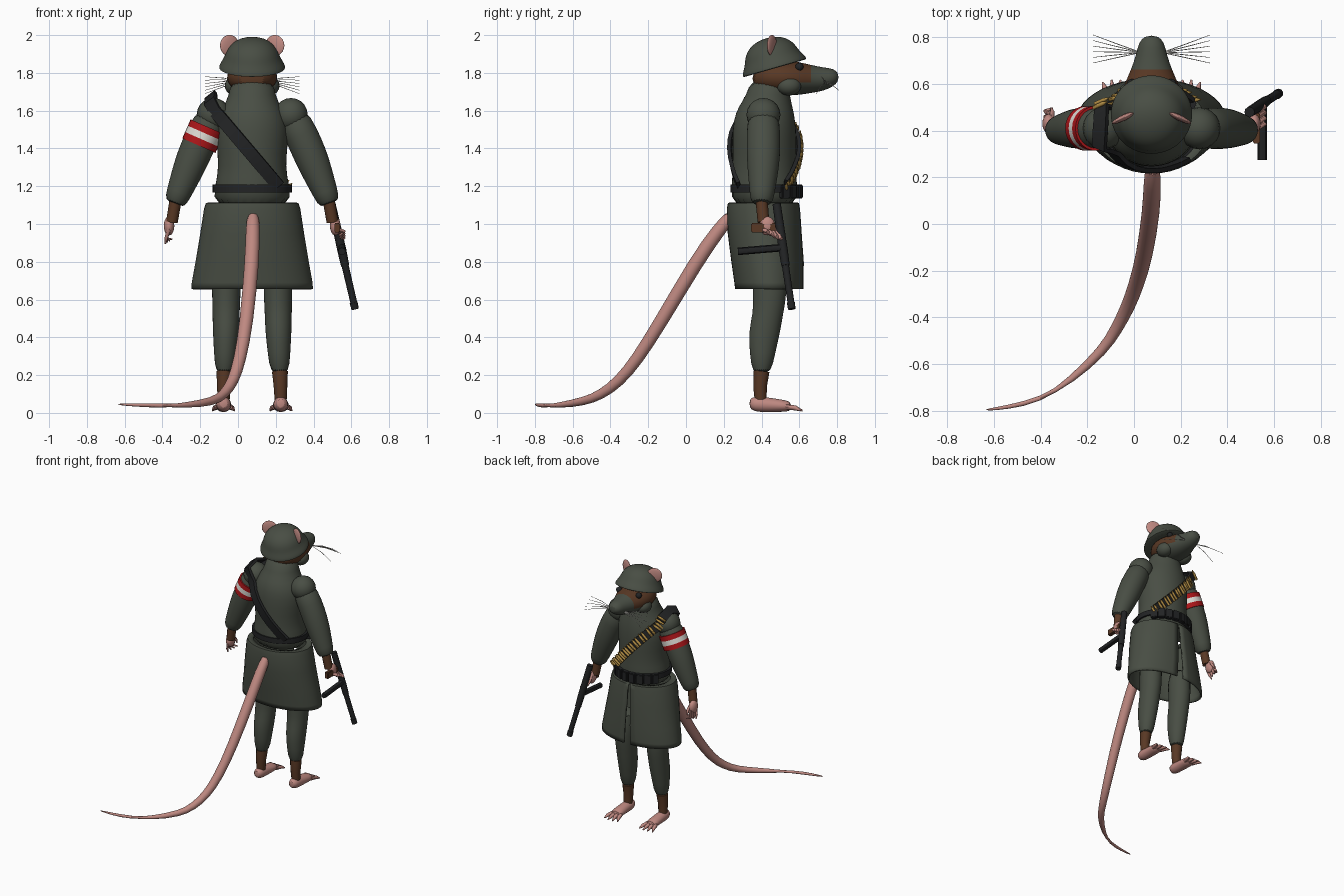
import bpy, bmesh, math
from mathutils import Vector, Matrix

cube = bpy.data.objects.get("Cube")
if cube:
    bpy.data.objects.remove(cube, do_unlink=True)

CX = 0.075  # body centre line


def material(name, *rgb):
    m = bpy.data.materials.new(name)
    m.use_nodes = True
    m.diffuse_color = (*rgb, 1)
    m.node_tree.nodes["Principled BSDF"].inputs["Base Color"].default_value = (*rgb, 1)
    return m


CLOTH = material("grey green cloth", .066, .076, .058)
FUR = material("brown fur", .1, .04, .018)
SKIN = material("pink skin", .52, .25, .22)
BLACK = material("black leather", .016, .017, .018)
RED = material("red cloth", .42, .008, .01)
WHITE = material("off white", .75, .73, .68)
GOLD = material("brass", .45, .27, .06)


def finish(name, bm, mats, subsurf=0):
    bmesh.ops.recalc_face_normals(bm, faces=bm.faces)
    me = bpy.data.meshes.new(name)
    bm.to_mesh(me)
    bm.free()
    for p in me.polygons:
        p.use_smooth = True
    me.set_sharp_from_angle(angle=math.radians(45))
    for m in mats:
        me.materials.append(m)
    ob = bpy.data.objects.new(name, me)
    bpy.context.collection.objects.link(ob)
    if subsurf:
        ob.modifiers.new("smooth", "SUBSURF").levels = subsurf
        ob.modifiers["smooth"].render_levels = subsurf
    return ob


def skin(name, rings, mat, subsurf=0, cap=True, closed=True):
    """Join rings of points into a surface."""
    bm = bmesh.new()
    vs = [[bm.verts.new(p) for p in r] for r in rings]
    n = len(vs[0])
    for a, b in zip(vs, vs[1:]):
        for i in range(n if closed else n - 1):
            j = (i + 1) % n
            bm.faces.new((a[i], a[j], b[j], b[i]))
    if cap:
        bm.faces.new(vs[0])
        bm.faces.new(vs[-1])
    return finish(name, bm, [mat], subsurf)


def loft(name, rings, mat, axis="z", n=24, subsurf=1, cap=True):
    """Ellipse rings (x, y, z, rx, r2) stacked along z or y."""
    out = []
    for x, y, z, a, b in rings:
        ring = []
        for i in range(n):
            t = 2 * math.pi * i / n
            c, s = a * math.cos(t), b * math.sin(t)
            ring.append((x + c, y + s, z) if axis == "z" else (x + c, y, z + s))
        out.append(ring)
    return skin(name, out, mat, subsurf, cap)


def tube(name, pts, mat, n=12, subsurf=0):
    """Round sweep through (x, y, z, radius)."""
    ps = [Vector(p[:3]) for p in pts]
    out = []
    for i, p in enumerate(ps):
        d = ps[min(i + 1, len(ps) - 1)] - ps[max(i - 1, 0)]
        u = d.cross(Vector((1, 0, 0)) if abs(d.normalized().x) < .9 else Vector((0, 0, 1))).normalized()
        v = d.cross(u).normalized()
        ang = [2 * math.pi * k / n for k in range(n)]
        out.append([p + pts[i][3] * (u * math.cos(t) + v * math.sin(t)) for t in ang])
    return skin(name, out, mat, subsurf)


def ball(name, pos, size, mat, rot=(0, 0, 0), seg=20):
    bm = bmesh.new()
    bmesh.ops.create_uvsphere(bm, u_segments=seg, v_segments=seg // 2, radius=1)
    ob = finish(name, bm, [mat])
    ob.location, ob.scale, ob.rotation_euler = pos, size, rot
    return ob


def box(name, pos, size, mat, turn=0):
    bm = bmesh.new()
    bmesh.ops.create_cube(bm, size=1, matrix=Matrix.Diagonal((*size, 1)))
    bmesh.ops.bevel(bm, geom=bm.edges[:], offset=min(size) * .15, segments=2, affect="EDGES")
    ob = finish(name, bm, [mat])
    ob.location, ob.rotation_euler.z = pos, turn
    return ob


# Torso and neck: height, centre y, half width, half depth
TORSO = [(1.08, .415, .215, .18), (1.2, .415, .2, .175), (1.3, .415, .175, .168),
         (1.45, .415, .195, .172), (1.55, .415, .19, .165), (1.62, .42, .155, .145),
         (1.68, .435, .122, .115), (1.77, .44, .115, .1)]
loft("jacket", [(CX, y, z, a, b) for z, y, a, b in TORSO], CLOTH)


def chest_y(x, z, side):
    for (z0, y0, a0, b0), (z1, y1, a1, b1) in zip(TORSO, TORSO[1:]):
        if z <= z1:
            f = (z - z0) / (z1 - z0)
            a, b, y = a0 + f * (a1 - a0), b0 + f * (b1 - b0), y0 + f * (y1 - y0)
            return y + side * b * math.sqrt(max(.15, 1 - ((x - CX) / a) ** 2))


# Coat skirt, open at the front
SKIRT = [(1.115, .41, .2, .16), (1.112, .41, .245, .188), (1.08, .41, .255, .194), (.95, .417, .275, .196),
         (.8, .432, .3, .192), (.69, .44, .32, .184), (.655, .442, .322, .182)]
rings = []
for z, y, a, b in SKIRT:
    gap = .04 + .12 * (1.115 - z)
    ang = [math.pi / 2 + gap + (2 * math.pi - 2 * gap) * i / 40 for i in range(41)]
    rings.append([(CX + a * math.cos(t), y + b * math.sin(t), z) for t in ang])
skirt = skin("coat_skirt", rings, CLOTH, cap=False, closed=False)
skirt.modifiers.new("thickness", "SOLIDIFY").thickness = .014

# Belt, buckle and pouches
loft("belt", [(CX, .418, z, .21, .183) for z in (1.168, 1.208)], BLACK, n=40, subsurf=0)
for i in range(8):
    t = math.radians(35 + 110 * i / 7)
    box("pouch", (CX + .205 * math.cos(t), .418 + .182 * math.sin(t), 1.172),
        (.05, .035, .075), BLACK, t - math.pi / 2)

# Bandolier over one shoulder, with cartridges on the chest
path = []
for i in range(10):
    x, z = .215 - .34 * i / 9, 1.2 + .4 * i / 9
    path.append(Vector((x, chest_y(x, z, -1) - .012 - .025 * (i / 9) ** 3, z)))
path += [Vector((-.15, .325, 1.65)), Vector((-.145, .41, 1.682)), Vector((-.14, .5, 1.645))]
for i in range(10):
    x, z = -.115 + .35 * i / 9, 1.59 - .38 * i / 9
    path.append(Vector((x, chest_y(x, z, 1) + .012, z)))
rings = []
for i, p in enumerate(path):
    d = (path[min(i + 1, len(path) - 1)] - path[max(i - 1, 0)]).normalized()
    out = (p - Vector((0, .415, 1.5))).normalized()
    w = d.cross(out).normalized()
    out = w.cross(d).normalized()
    if out.dot(p - Vector((0, .415, 1.5))) < 0:
        out = -out
    rings.append([p + w * .034 + out * .008, p - w * .034 + out * .008,
                  p - w * .034 - out * .012, p + w * .034 - out * .012])
    if i > 11:
        for f in (0, .5):
            q = p + out * .014 + d * .05 * f
            a, b, c = q - w * .032, q + w * .02, q + w * .042
            tube("cartridge", [(*a, .009), (*b, .009), (*c, .003)], GOLD, 8)
skin("bandolier", rings, BLACK)

# Head: fur above and behind, grey muzzle and jaw
HEAD = [(.35, 1.77, .06, .05), (.42, 1.78, .125, .09), (.52, 1.775, .14, .095), (.6, 1.77, .118, .088),
        (.66, 1.768, .088, .075), (.73, 1.766, .065, .062), (.78, 1.776, .055, .048), (.808, 1.777, .026, .022)]
head = loft("head", [(CX, y, z, a, b) for y, z, a, b in HEAD], FUR, "y")
head.data.materials.append(CLOTH)
for p in head.data.polygons:
    p.material_index = int(p.center.y > .69 or (p.center.z < 1.755 and p.center.y > .47))

# Helmet: turned profile, tipped back
PROFILE = [(.165, -.012), (.178, -.012), (.172, .008), (.152, .04), (.143, .065), (.13, .095), (.1, .128), (.055, .148), (.012, .153)]
helmet = loft("helmet", [(0, 0, z, r, r) for r, z in PROFILE], CLOTH, n=32)
helmet.location, helmet.rotation_euler.x = (CX, .467, 1.836), math.radians(16)

# Tail
tube("tail", [(.08, .25, 1.06, .034), (.078, .17, .965, .038), (.075, .06, .81, .04), (.045, -.14, .47, .037),
              (.01, -.26, .28, .034), (-.025, -.355, .165, .031), (-.075, -.45, .095, .027),
              (-.13, -.54, .06, .023), (-.27, -.67, .04, .017), (-.4, -.755, .038, .013),
              (-.55, -.787, .042, .009), (-.64, -.797, .046, .004)], SKIN, 14, 1)

for s in (-1, 1):
    def at(dx, y, z, *r):
        return (CX + s * dx, y, z, *r)

    # Ear, eye, cheek and whiskers
    ball("ear", at(.12, .455, 1.945), (.056, .013, .056), SKIN, (0, 0, -s * .45))
    ball("eye", at(.085, .6, 1.832), (.022, .022, .022), BLACK)
    ball("cheek", at(.09, .545, 1.732), (.055, .065, .052), CLOTH)
    for k in range(6):
        y, z = .69 + .024 * k, 1.69 + .018 * ((k * 5) % 6)
        tube("whisker", [at(.045, .735, 1.745, .002), at(.15, (y + .735) / 2, .5 * (z + 1.765), .002),
                         at(.25, y, z, .0012)], WHITE, 5)

    # Arm, shoulder and wrist
    ball("shoulder", at(.205, .41, 1.578), (.089, .09, .089), CLOTH)
    tube("sleeve", [at(.2, .41, 1.59, .086), at(.262, .41, 1.47, .09), at(.31, .41, 1.36, .09),
                    at(.35, .407, 1.26, .08), at(.39, .403, 1.16, .066), at(.413, .4, 1.1, .057)], CLOTH, 20, 1)
    tube("wrist", [at(.405, .4, 1.13, .032), at(.425, .41, 1.01, .031)], FUR)

    # Hand
    ball("palm", at(.44, .43, .99), (.028, .042, .05), SKIN)
    for k in range(4):
        y = .4 + .024 * k
        if s < 0:
            tip = [at(.455, y + .012, .925, .009), at(.46 - .012 * k, y + .025, .895 + .008 * k, .004)]
        else:
            tip = [at(.485, y + .03, .96 - .012 * k, .01), at(.465, y + .05, .94 - .012 * k, .006)]
        tube("finger", [at(.44, y, .975, .012)] + tip, SKIN, 8)
    tube("thumb", [at(.43, .45, 1.01, .012), at(.425, .48, .975, .01), at(.43, .495, .945, .004)], SKIN, 8)

    # Leg, ankle and foot
    loft("trouser_leg", [at(.135, .44, .85, .08, .095), at(.137, .445, .62, .076, .09), at(.138, .435, .53, .072, .08),
                         at(.139, .415, .43, .07, .085), at(.142, .405, .32, .06, .068),
                         at(.146, .4, .2, .05, .05)], CLOTH)
    tube("ankle", [at(.147, .4, .22, .042), at(.15, .392, .14, .036), at(.151, .395, .07, .032)], FUR)
    loft("foot", [at(.151, .335, .05, .02, .022), at(.151, .36, .047, .041, .042), at(.151, .43, .043, .04, .04),
                  at(.152, .51, .038, .045, .033), at(.153, .56, .034, .042, .026)], SKIN, "y", 16)
    for k in range(4):
        f = k - 1.5
        tube("toe", [at(.152 + .022 * f, .53, .032, .015), at(.152 + .031 * f, .58, .026, .013),
                     at(.152 + .038 * f, .622 - .01 * abs(f), .012, .004)], SKIN, 8)

# Arm band: red, white, red
shoulder, elbow = Vector((CX - .238, .41, 1.515)), Vector((CX - .282, .41, 1.415))
for k, mat in enumerate((RED, WHITE, RED)):
    a, b = shoulder.lerp(elbow, k / 3), shoulder.lerp(elbow, (k + 1) / 3)
    tube("arm_band", [(*a, .096), (*b, .096)], mat, 28)

# Gun held muzzle down
tube("gun_receiver", [(.495, .48, 1.105, .022), (.55, .515, .86, .024), (.567, .527, .78, .022)], BLACK)
tube("gun_barrel", [(.56, .522, .81, .019), (.615, .557, .575, .018)], BLACK)
tube("gun_muzzle", [(.612, .555, .585, .021), (.62, .56, .55, .02)], BLACK)
tube("gun_magazine", [(.55, .51, .875, .02), (.55, .275, .855, .02)], BLACK, 8)
box("gun_grip", (.525, .41, .98), (.03, .13, .05), FUR)
